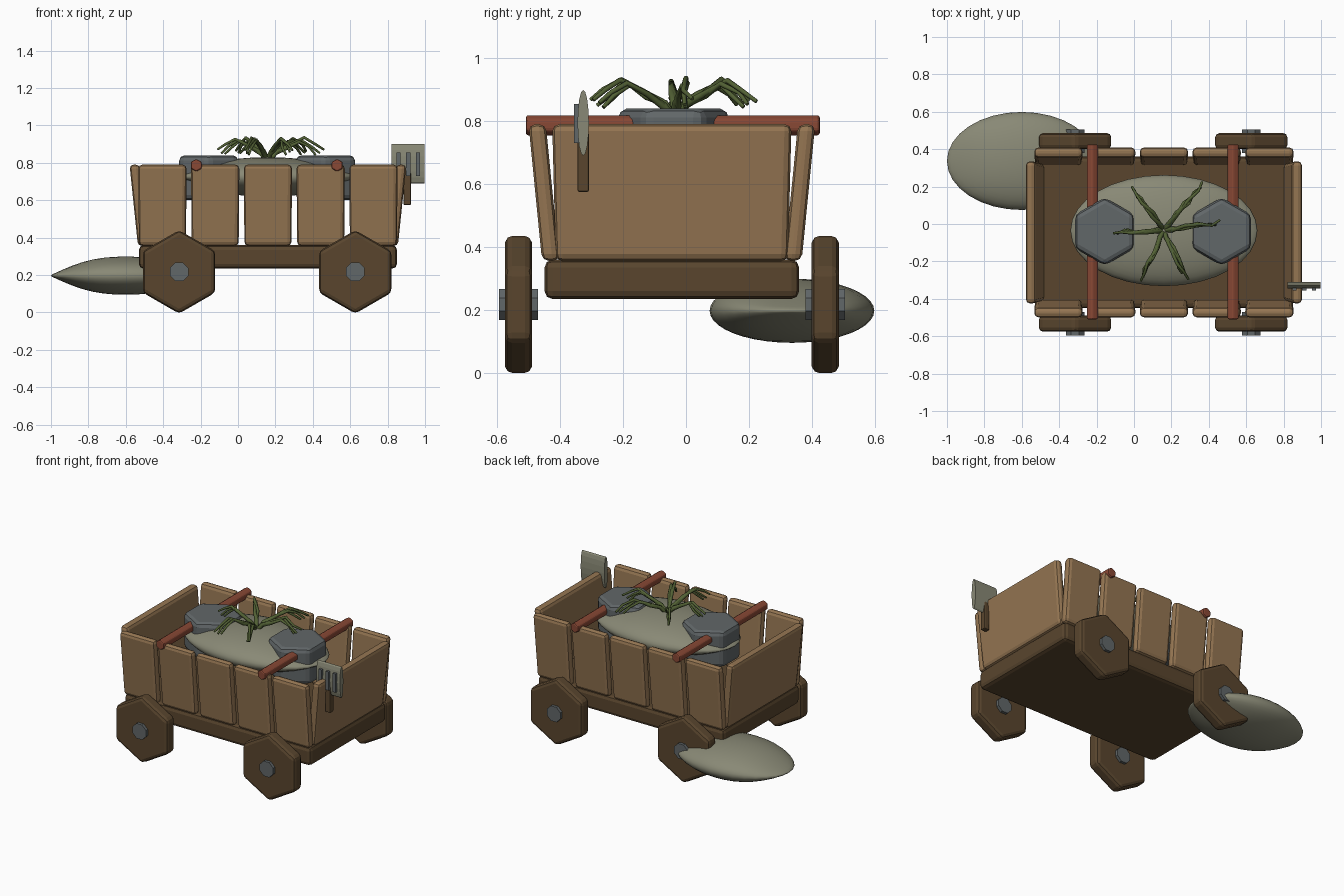
import bpy, bmesh, math, random
from mathutils import Matrix, Vector

random.seed(4)
cube = bpy.data.objects.get("Cube")
if cube:
    bpy.data.objects.remove(cube, do_unlink=True)


def material(name, rgb):
    m = bpy.data.materials.new(name)
    m.use_nodes = True
    m.diffuse_color = (*rgb, 1)
    m.node_tree.nodes["Principled BSDF"].inputs["Base Color"].default_value = (*rgb, 1)
    return m


LIGHT_WOOD = material("light wood", (0.30, 0.18, 0.085))
DARK_WOOD = material("dark wood", (0.10, 0.06, 0.027))
SACK = material("grey green", (0.25, 0.25, 0.18))
GREY = material("slate grey", (0.12, 0.135, 0.14))
RED = material("red paint", (0.25, 0.065, 0.035))
GREEN = material("vine green", (0.085, 0.12, 0.035))


def finish(bm, name, mat, loc, bevel=0, smooth=False):
    bmesh.ops.recalc_face_normals(bm, faces=bm.faces)
    mesh = bpy.data.meshes.new(name)
    bm.to_mesh(mesh)
    bm.free()
    mesh.materials.append(mat)
    ob = bpy.data.objects.new(name, mesh)
    ob.location = loc
    bpy.context.collection.objects.link(ob)
    for p in mesh.polygons:
        p.use_smooth = smooth
    if bevel:
        mod = ob.modifiers.new("Bevel", "BEVEL")
        mod.width = bevel
        mod.segments = 2
        mod.limit_method = "ANGLE"
        mod.angle_limit = math.radians(35)
    return ob


def box(name, mat, loc, size, bevel=0, lean=(0, 0), flare=0):
    """Box whose top is shifted by lean and widened by flare."""
    bm = bmesh.new()
    bmesh.ops.create_cube(bm, size=1)
    for v in bm.verts:
        t = v.co.z
        x, y = v.co.x * size[0], v.co.y * size[1]
        if flare and size[0] < size[1]:
            y *= 1 + flare * t
        elif flare:
            x *= 1 + flare * t
        v.co = (x + lean[0] * t, y + lean[1] * t, t * size[2])
    return finish(bm, name, mat, loc, bevel)


def prism(name, mat, loc, radius, depth, sides, axis="Z", turn=0, bevel=0):
    bm = bmesh.new()
    bmesh.ops.create_cone(bm, cap_ends=True, segments=sides, radius1=radius,
                          radius2=radius, depth=depth)
    rot = Matrix.Rotation(math.radians(turn), 4, "Z")
    if axis == "Y":
        rot = Matrix.Rotation(math.pi / 2, 4, "X") @ rot
    bmesh.ops.transform(bm, matrix=rot, verts=bm.verts)
    return finish(bm, name, mat, loc, bevel)


def sack(name, loc, radii):
    """Cushion shape with ends pinched to a wedge."""
    bm = bmesh.new()
    bmesh.ops.create_uvsphere(bm, u_segments=32, v_segments=20, radius=1)
    for v in bm.verts:
        pinch = 1 - 0.7 * abs(v.co.x) ** 3
        v.co = (v.co.x * radii[0], v.co.y * radii[1], v.co.z * radii[2] * pinch)
    return finish(bm, name, SACK, loc, smooth=True)


MID_X, MID_Y = 0.16, -0.045

# Cart bed
box("cart_bed", DARK_WOOD, (MID_X, MID_Y, 0.297), (1.38, 0.81, 0.125), 0.025)

# Side planks, leaning outward
for side, label in ((-1, "front"), (1, "back")):
    for i in range(5):
        box(f"{label}_plank_{i + 1}", LIGHT_WOOD,
            (MID_X + (i - 2) * 0.282, MID_Y + side * 0.407, 0.573),
            (0.255, 0.055, 0.435), 0.022, lean=(0, side * 0.043), flare=0.03)

# End boards, leaning outward
for side, label in ((-1, "right"), (1, "left")):
    box(f"{label}_end_board", LIGHT_WOOD, (MID_X + side * 0.69, MID_Y, 0.573),
        (0.055, 0.75, 0.435), 0.022, lean=(side * 0.045, 0), flare=0.03)

# Wheels and hubs
for x, end in ((-0.315, "right"), (0.627, "left")):
    for side, label in ((-1, "front"), (1, "back")):
        y = MID_Y + side * 0.488
        prism(f"{label}_{end}_wheel", DARK_WOOD, (x, y, 0.217), 0.223, 0.086, 6,
              "Y", 0, 0.022)
        prism(f"{label}_{end}_hub", GREY, (x, y, 0.217), 0.054, 0.125, 8, "Y", 22.5)

# Cross bars resting on the planks
for x, label in ((-0.223, "right"), (0.53, "left")):
    prism(f"{label}_cross_bar", RED, (x, -0.042, 0.787), 0.034, 0.935, 6, "Y", 0, 0.008)

# Load inside the cart
sack("loaded_sack", (0.16, -0.035, 0.725), (0.5, 0.297, 0.105))
for x, label in ((-0.157, "right"), (0.468, "left")):
    prism(f"{label}_hex_block", GREY, (x, -0.04, 0.72), 0.182, 0.24, 6, "Z", 0, 0.028)

# Sack lying beside the back wheel
sack("ground_sack", (-0.6, 0.337, 0.197), (0.4, 0.262, 0.102))


# Drooping vines sprouting from the loaded sack
def vine(name, points, radius):
    cu = bpy.data.curves.new(name, "CURVE")
    cu.dimensions = "3D"
    cu.bevel_depth = radius
    cu.bevel_resolution = 1
    cu.use_fill_caps = True
    sp = cu.splines.new("POLY")
    sp.points.add(len(points) - 1)
    for i, (p, c) in enumerate(zip(sp.points, points)):
        p.co = (*c, 1)
        p.radius = 1.15 - 0.6 * i / (len(points) - 1)
    cu.materials.append(GREEN)
    ob = bpy.data.objects.new(name, cu)
    bpy.context.collection.objects.link(ob)


ROOT = Vector((0.16, -0.035, 0))
TIPS = [(-0.01, 0.2), (0.37, 0.22), (0.46, 0.01), (0.28, -0.3), (0.03, -0.3), (-0.11, -0.04)]
ARCH = [(0, 0.80), (0.15, 0.855), (0.38, 0.89), (0.65, 0.93), (0.85, 0.90), (1, 0.868)]
for n, tip in enumerate(TIPS):
    reach = Vector((*tip, 0)) - ROOT
    across = Vector((-reach.y, reach.x, 0)).normalized()
    for strand in range(3):
        pts = []
        length = (1, 0.85, 0.92)[strand]
        drop = (0, 0.02, 0.012)[strand]
        for t, z in ARCH:
            wobble = random.uniform(-0.012, 0.012) * min(1, 3 * t)
            p = ROOT + reach * t * length + across * wobble
            p.z = z - drop * t + random.uniform(-0.006, 0.006)
            pts.append(p)
        vine(f"vine_{n + 1}_{strand + 1}", pts, 0.0115)

# Hand tool leaning on the left end board
box("tool_handle", DARK_WOOD, (0.905, -0.327, 0.67), (0.04, 0.036, 0.19), 0.006)
bm = bmesh.new()
bmesh.ops.create_cone(bm, cap_ends=True, segments=16, radius1=1, radius2=1, depth=0.175)
bmesh.ops.transform(bm, verts=bm.verts, matrix=Matrix.Diagonal((0.105, 0.018, 1, 1)))
bmesh.ops.transform(bm, verts=bm.verts, matrix=Matrix.Rotation(math.pi / 2, 4, "Y"))
finish(bm, "tool_blade", SACK, (0.909, -0.327, 0.795))
for i in (-1, 0, 1):
    box(f"tool_rib_{i + 2}", GREY, (0.91 + i * 0.052, -0.348, 0.793), (0.022, 0.016, 0.125))
